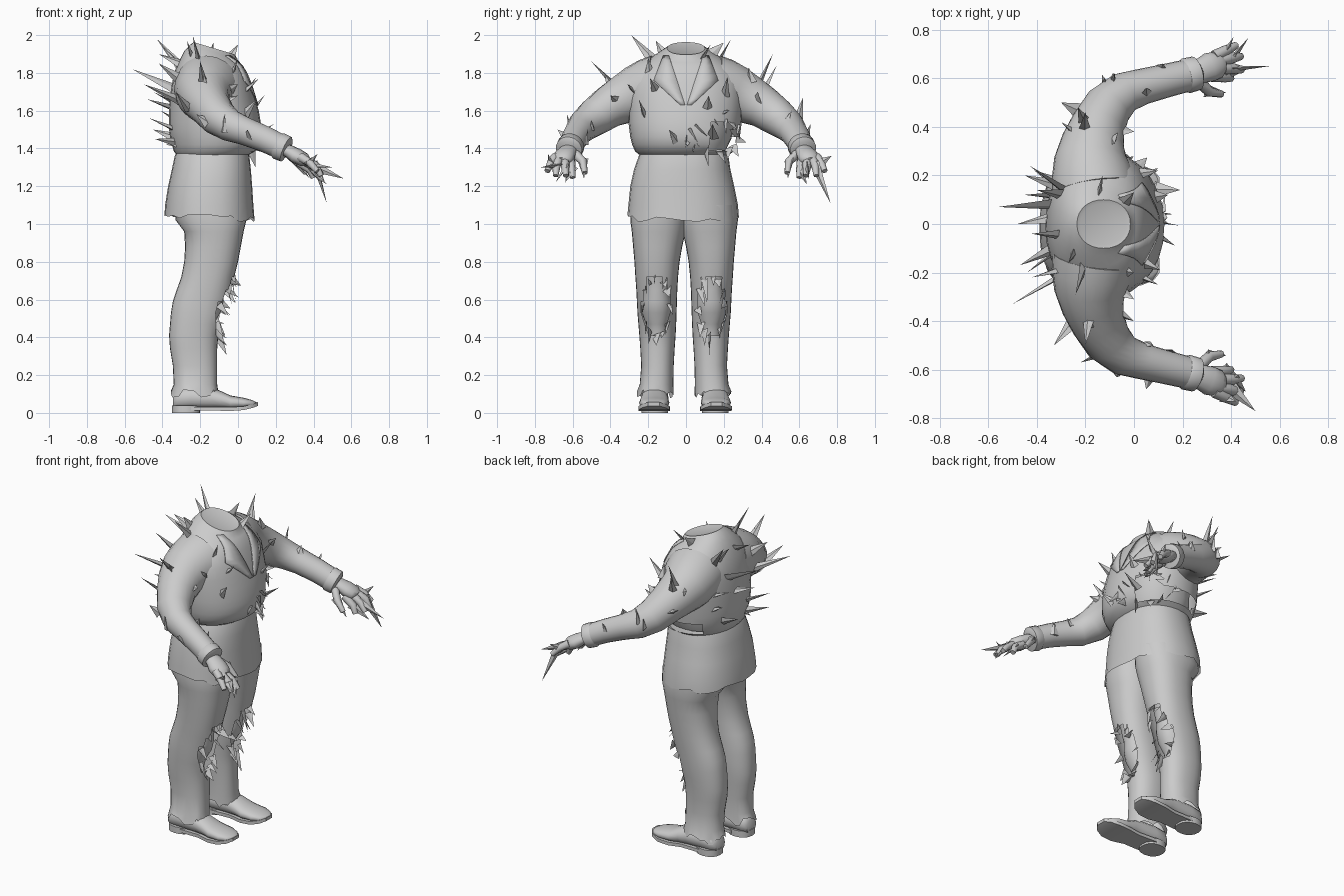
import bpy, bmesh, math, random
from mathutils import Vector
from mathutils.bvhtree import BVHTree

if "Cube" in bpy.data.objects:
    bpy.data.objects.remove(bpy.data.objects["Cube"])

random.seed(4)
grey = bpy.data.materials.new("plain grey")
grey.diffuse_color = (0.6, 0.6, 0.6, 1)
grey.use_nodes = True
grey.node_tree.nodes["Principled BSDF"].inputs["Base Color"].default_value = grey.diffuse_color


def finish(bm, name, smooth=True, angle=50):
    bmesh.ops.recalc_face_normals(bm, faces=bm.faces)
    me = bpy.data.meshes.new(name)
    bm.to_mesh(me)
    bm.free()
    ob = bpy.data.objects.new(name, me)
    bpy.context.collection.objects.link(ob)
    me.materials.append(grey)
    if smooth:
        bpy.ops.object.select_all(action='DESELECT')
        ob.select_set(True)
        bpy.context.view_layer.objects.active = ob
        bpy.ops.object.shade_smooth_by_angle(angle=math.radians(angle))
    return ob


def skin(bm, loops, cap0=False, cap1=False):
    rows = [[bm.verts.new(p) for p in lp] for lp in loops]
    n = len(rows[0])
    for a, b in zip(rows, rows[1:]):
        for i in range(n):
            bm.faces.new((a[i], a[(i + 1) % n], b[(i + 1) % n], b[i]))
    if cap0:
        bm.faces.new(rows[0])
    if cap1:
        bm.faces.new(rows[-1])


def loft(name, rings, n=28, cap0=False, cap1=False, jag=0, cut=None, power=2.3):
    """Stack of rounded rings (z, x0, x1, y0, y1, tilt); returns a BVH of the uncut surface."""
    loops = []
    for k, r in enumerate(rings):
        z, x0, x1, y0, y1 = r[:5]
        tilt = r[5] if len(r) > 5 else 0
        lp = []
        for i in range(n):
            a = 2 * math.pi * i / n
            c, s = math.cos(a), math.sin(a)
            ox = math.copysign(abs(c) ** (2 / power), c) * (x1 - x0) / 2
            oy = math.copysign(abs(s) ** (2 / power), s) * (y1 - y0) / 2
            dz = random.uniform(-jag, jag) if k == 0 else 0
            lp.append(Vector(((x0 + x1) / 2 + ox, (y0 + y1) / 2 + oy, z - tilt * ox + dz)))
        loops.append(lp)
    bm = bmesh.new()
    skin(bm, loops, cap0, cap1)
    bvh = BVHTree.FromBMesh(bm)
    if cut:
        # Triangles give the torn rim a ragged outline
        bmesh.ops.triangulate(bm, faces=[f for f in bm.faces if len(f.verts) == 4])
        bmesh.ops.delete(bm, geom=[f for f in bm.faces if cut(f.calc_center_median())], context='FACES')
    finish(bm, name)
    return bvh


def tube(bm, pts, radii, n=12, flat=1.0):
    """Tapered tube along a path, optionally flattened in height."""
    pts = [Vector(p) for p in pts]
    loops = []
    for i, p in enumerate(pts):
        d = (pts[min(i + 1, len(pts) - 1)] - pts[max(i - 1, 0)]).normalized()
        u = d.cross(Vector((0, 0, 1))).normalized()
        v = u.cross(d)
        loops.append([p + radii[i] * (u * math.cos(2 * math.pi * k / n) + v * flat * math.sin(2 * math.pi * k / n))
                      for k in range(n)])
    skin(bm, loops, True, True)


def shard(bm, base, tip, w, t):
    """Flat four-sided thorn."""
    d = (tip - base).normalized()
    u = d.orthogonal().normalized()
    v = d.cross(u)
    a = random.uniform(0, math.pi)
    u, v = u * math.cos(a) + v * math.sin(a), v * math.cos(a) - u * math.sin(a)
    b = base - d * 0.015
    q = [bm.verts.new(b + o) for o in (u * w, v * t, -u * w, -v * t)]
    top = bm.verts.new(tip)
    bm.faces.new(q)
    for i in range(4):
        bm.faces.new((q[i], q[(i + 1) % 4], top))


def tatters(name, bvh, centre, out, ru, rz, count):
    """Cloth shreds around the rim of a tear, pointing outward and down."""
    out = Vector(out).normalized()
    side = out.cross(Vector((0, 0, 1)))
    bm = bmesh.new()
    for i in range(count):
        a = 2 * math.pi * (i + random.uniform(-.3, .3)) / count
        rad = side * math.cos(a) * ru + Vector((0, 0, math.sin(a) * rz))
        hit = bvh.ray_cast(Vector(centre) + rad + out, -out)[0]
        if hit:
            tip = hit + rad * random.uniform(-.4, .35) + out * random.uniform(.01, .055)
            tip.z -= random.uniform(0.01, 0.08)
            shard(bm, hit, tip, random.uniform(.012, .03), .003)
    finish(bm, name, False)


# Jacket: hunched upper body with a flush neck stump and a torn flank
def flank(c):
    a = math.degrees(math.atan2(c.y, c.x + 0.12))
    top = 1.53 if a < 62 else 1.45
    return 1.38 < c.z < top and 32 < a < 128


chest = loft("jacket_chest", [
    (1.365, -.325, .055, -.245, .225), (1.385, -.34, .09, -.27, .255), (1.42, -.35, .115, -.285, .275),
    (1.46, -.36, .125, -.295, .285), (1.50, -.365, .125, -.30, .29), (1.54, -.365, .12, -.305, .295),
    (1.60, -.365, .11, -.305, .30), (1.67, -.36, .09, -.31, .305), (1.74, -.35, .07, -.30, .30),
    (1.80, -.335, .05, -.27, .27, .05), (1.85, -.31, .03, -.22, .22, .1), (1.885, -.285, .01, -.175, .175, .2),
    (1.91, -.255, -.005, -.13, .13, .3), (1.93, -.235, -.015, -.10, .10, .3), (1.925, -.22, -.03, -.085, .085, .3)],
    cap1=True, cut=flank, power=2.15)
loft("inner_flank", [(1.37, -.29, .03, -.2, .20), (1.45, -.31, .07, -.22, .24), (1.55, -.3, .08, -.22, .26)],
     cut=lambda c: c.y < -.03 or c.x + c.y < -.15)
loft("jacket_skirt", [
    (1.035, -.39, .088, -.31, .28, .06), (1.10, -.385, .082, -.305, .275, .03), (1.20, -.37, .075, -.295, .255),
    (1.29, -.35, .068, -.275, .235), (1.36, -.335, .06, -.25, .225), (1.39, -.32, .05, -.235, .215)],
    jag=.015)
tatters("flank_shreds", chest, (-.12, 0, 1.46), (1, 1, 0), .17, .08, 15)

# Lapels: thin strips lying on the chest
for s in (1, -1):
    bm = bmesh.new()
    rows = []
    for i in range(11):
        t = i / 10
        z = 1.63 + t * .26
        yo = .03 + .14 * t / .5 if t < .5 else .17 - .05 * (t - .5) / .5
        row = []
        for y in (.005 + .085 * t, (.005 + .085 * t + yo) / 2, yo):
            h = chest.ray_cast(Vector((1, s * y, z)), Vector((-1, 0, 0)))[0]
            row.append(bm.verts.new((h.x + .004, s * y, z)))
        rows.append(row)
    for a, b in zip(rows, rows[1:]):
        for k in (0, 1):
            bm.faces.new((a[k], a[k + 1], b[k + 1], b[k]))
    lapel = finish(bm, "lapel")
    m = lapel.modifiers.new("thickness", 'SOLIDIFY')
    m.thickness, m.offset = .006, 0

# Arms: sleeve, cuff, palm, fingers and claws
arm_path = [(-.162, .14, 1.722), (-.172, .205, 1.705), (-.178, .27, 1.685), (-.168, .34, 1.655), (-.145, .41, 1.618),
            (-.105, .485, 1.565), (-.04, .542, 1.52), (.04, .567, 1.49), (.14, .592, 1.45), (.235, .615, 1.405)]
arm_radii = [.175, .168, .15, .129, .112, .1, .085, .074, .069, .066]
fingers = [[(.33, .69, 1.355), (.38, .715, 1.325), (.42, .735, 1.28)],
           [(.34, .67, 1.345), (.41, .685, 1.31), (.44, .69, 1.255)],
           [(.34, .64, 1.34), (.41, .64, 1.30), (.445, .635, 1.255)],
           [(.32, .61, 1.33), (.38, .605, 1.29), (.40, .60, 1.245)],
           [(.27, .585, 1.37), (.31, .545, 1.33), (.36, .535, 1.27)]]
claw_tips = {1: [(.41, .77, 1.36), (.47, .765, 1.11), (.56, .65, 1.24), (.47, .64, 1.21), (.38, .54, 1.24)],
             -1: [(.42, .73, 1.37), (.50, .77, 1.30), (.46, .69, 1.22), (.44, .64, 1.22), (.38, .54, 1.24)]}
sleeves = []
for s in (1, -1):
    def flip(pts):
        return [(x, s * y, z) for x, y, z in pts]
    bm = bmesh.new()
    tube(bm, flip(arm_path), arm_radii, 20)
    sleeves.append(BVHTree.FromBMesh(bm))
    finish(bm, "sleeve")
    bm = bmesh.new()
    tube(bm, flip([(.20, .606, 1.42), (.215, .61, 1.413), (.255, .62, 1.396), (.262, .622, 1.392)]),
         [.06, .073, .071, .05], 20)
    finish(bm, "cuff")
    bm = bmesh.new()
    tube(bm, flip([(.23, .615, 1.40), (.27, .628, 1.385), (.31, .645, 1.36), (.35, .657, 1.34), (.37, .66, 1.33)]),
         [.044, .05, .06, .055, .035], 14, .68)
    for f in fingers:
        tube(bm, flip(f), [.025, .022, .015], 8)
    finish(bm, "hand")
    bm = bmesh.new()
    for f, tip in zip(fingers, claw_tips[s]):
        shard(bm, Vector(flip([f[1]])[0]), Vector((tip[0], s * tip[1], tip[2])), .03, .013)
    finish(bm, "claws", False)

# Trousers with torn knees, inner legs, shoes
leg = [(.10, -.355, -.105, .055, .25), (.15, -.34, -.11, .057, .235), (.25, -.345, -.11, .055, .227),
       (.34, -.36, -.11, .05, .232), (.41, -.365, -.105, .045, .237), (.47, -.36, -.09, .042, .242),
       (.53, -.355, -.07, .04, .247), (.59, -.345, -.055, .038, .25), (.65, -.325, -.035, .036, .253),
       (.72, -.30, -.02, .032, .258), (.80, -.285, .0, .024, .263), (.88, -.28, .015, .01, .27),
       (.96, -.285, .03, -.008, .277), (1.02, -.33, .045, -.02, .285), (1.10, -.34, .05, -.02, .275)]
for s in (1, -1):
    def side(r, g=0.0):
        ys = sorted((s * (r[3] + g) - .01, s * (r[4] - g) - .01))
        return (r[0], r[1] + g, r[2] - g, ys[0], ys[1])

    def knee_tear(c):
        e = ((abs(c.y + .01) - .15) / .075) ** 2 + ((c.z - .56) / .16) ** 2
        return c.x > -.17 and e < 1
    bvh = loft("trouser_leg", [side(r) for r in leg], jag=.025, cut=knee_tear)
    loft("bare_knee", [side(r, .022 + .016 * (abs(r[0] - .57) > .08)) for r in leg[3:11]], 20,
         cut=lambda c: c.x < -.2)
    tatters("knee_shreds", bvh, (0, s * .145 - .01, .56), (1, 0, 0), .07, .155, 12)
    y = s * .16 - .005
    # Shoe sections along its length: x, half width, bottom, top
    bm = bmesh.new()
    loops = []
    for x, w, b, t in [(-.345, .045, .02, .10), (-.32, .065, .02, .13), (-.25, .07, .02, .14), (-.15, .07, .02, .135),
                       (-.10, .072, .02, .12), (-.04, .08, .018, .092), (.03, .078, .022, .08),
                       (.075, .06, .03, .068), (.10, .03, .038, .055)]:
        yc = y + s * .025 * (x + .15)
        loops.append([(x, yc + w * math.cos(a), (b + t) / 2 + (t - b) / 2 * math.copysign(abs(math.sin(a)) ** .8, math.sin(a)))
                      for a in [2 * math.pi * k / 16 for k in range(16)]])
    skin(bm, loops, True, True)
    finish(bm, "shoe")
    loft("heel", [(0, -.35, -.20, y - .07, y + .07), (.04, -.35, -.20, y - .07, y + .07)], 16, True, True)
    bm = bmesh.new()
    loops = []
    for x, w, z in [(-.25, .07, .012), (-.12, .066, .012), (-.04, .083, .01), (.03, .083, .015), (.08, .062, .027), (.105, .03, .037)]:
        yc = y + s * .025 * (x + .15)
        loops.append([(x, yc + i * w, z + j) for i, j in ((-1, 0), (1, 0), (1, .02), (-1, .02))])
    skin(bm, loops, True, True)
    finish(bm, "sole", True, 30)

# Thorns: each tip grows from the nearest point of the jacket
body_tips = [(-.43, .24, 1.98), (-.40, .14, 1.94), (-.24, -.29, 2.0), (-.27, -.16, 1.97), (-.13, .20, 1.96),
             (0, .13, 1.95), (.0, -.2, 1.88), (-.56, .07, 1.82), (-.5, -.33, 1.74), (-.48, 0, 1.66),
             (-.47, -.17, 1.56), (-.45, .12, 1.50), (-.38, -.1, 1.42), (-.45, .2, 1.7), (-.42, -.04, 1.9),
             (-.42, -.22, 1.85), (.19, .14, 1.53), (.17, -.09, 1.5), (.11, -.19, 1.77), (.1, .22, 1.78),
             (.14, .12, 1.68), (.1, .23, 1.6), (.1, -.25, 1.66), (-.44, -.2, 1.45), (-.41, .22, 1.6)]
arm_tips = {1: [(-.2, .46, 1.90), (-.23, .48, 1.84), (-.3, .42, 1.75), (.0, .38, 1.70), (-.08, .62, 1.67),
                (-.12, .6, 1.60), (-.3, .5, 1.66), (.05, .56, 1.60), (.12, .66, 1.53), (-.08, .33, 1.83)],
            -1: [(-.2, -.5, 1.86), (-.18, -.43, 1.80), (-.33, -.5, 1.70), (0, -.4, 1.68), (0, -.31, 1.74),
                 (-.22, -.57, 1.58), (.08, -.5, 1.55), (-.07, -.63, 1.58), (.16, -.52, 1.5), (.05, -.68, 1.5)]}
bm = bmesh.new()
for tree, tips in ((chest, body_tips), (sleeves[0], arm_tips[1]), (sleeves[1], arm_tips[-1])):
    for tip in map(Vector, tips):
        base = tree.find_nearest(tip)[0]
        # Lean the root a little so the thorns fan out irregularly
        lean = base + Vector((0, random.uniform(-.03, .03), random.uniform(-.06, .0)))
        base = tree.find_nearest(lean)[0]
        shard(bm, base, tip, random.uniform(.024, .036), random.uniform(.010, .014))
finish(bm, "thorns", False)
